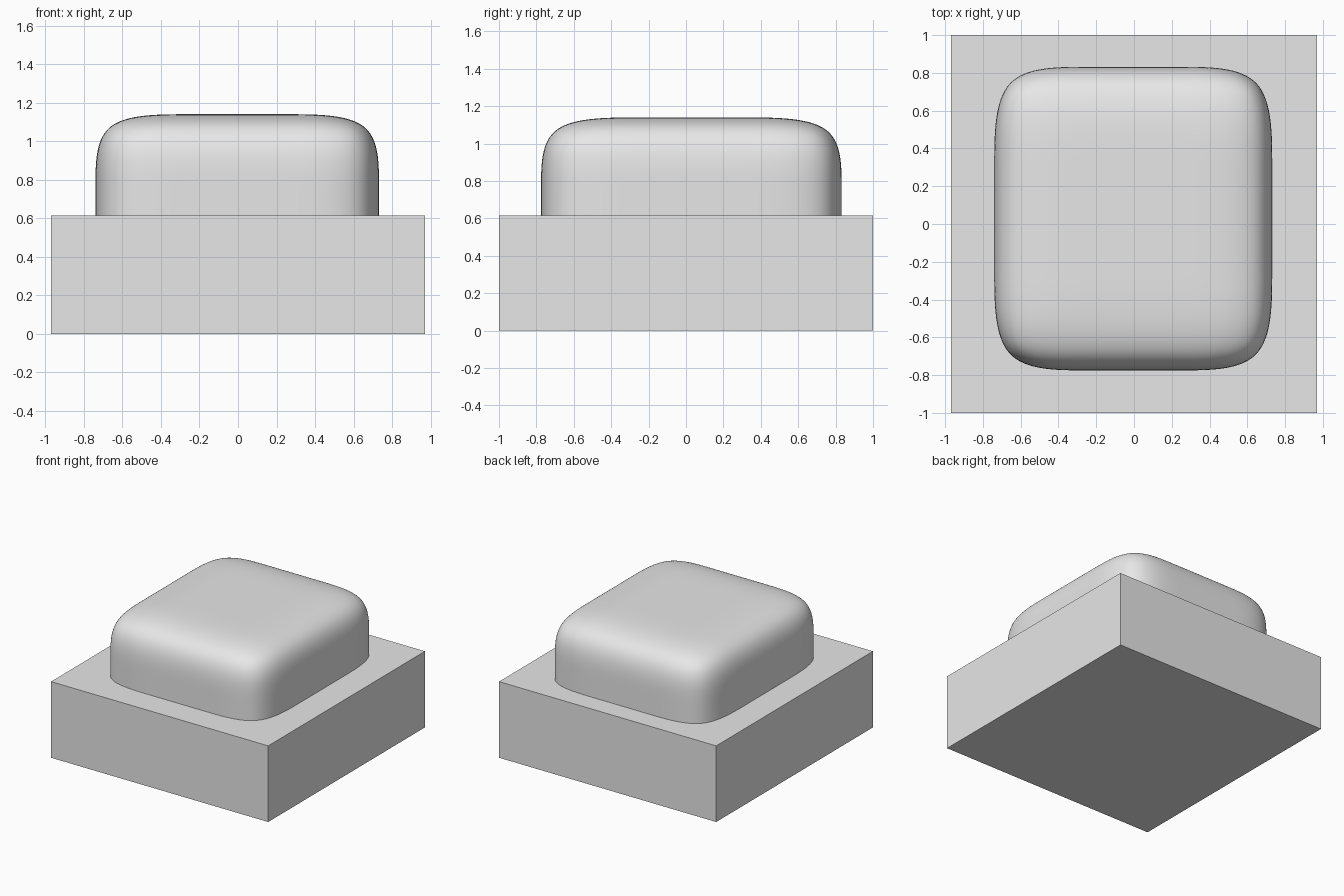
import bpy
import bmesh
from mathutils import Vector

default = bpy.data.objects.get("Cube")
if default:
    bpy.data.objects.remove(default, do_unlink=True)

# Single plain grey
grey = bpy.data.materials.new("plain_grey")
grey.use_nodes = True
colour = (0.8, 0.8, 0.8, 1.0)
grey.diffuse_color = colour
grey.node_tree.nodes["Principled BSDF"].inputs["Base Color"].default_value = colour


def box(name, low, high, cuts=0):
    """Box between two corners, with optional evenly spaced cuts."""
    low, high = Vector(low), Vector(high)
    bm = bmesh.new()
    bmesh.ops.create_cube(bm, size=1)
    if cuts:
        bmesh.ops.subdivide_edges(bm, edges=bm.edges[:], cuts=cuts, use_grid_fill=True)
    bmesh.ops.scale(bm, vec=high - low, verts=bm.verts)
    bmesh.ops.translate(bm, vec=(low + high) / 2, verts=bm.verts)
    mesh = bpy.data.meshes.new(name)
    bm.to_mesh(mesh)
    bm.free()
    mesh.materials.append(grey)
    obj = bpy.data.objects.new(name, mesh)
    bpy.context.collection.objects.link(obj)
    return obj


# Sharp-edged square base
box("base", (-0.97, -1, 0), (0.97, 1, 0.615))

# Soft rounded block sunk into the base, slightly off centre
cushion = box("cushion", (-0.74, -0.775, 0.02), (0.732, 0.832, 1.14), cuts=2)
cushion.data.shade_smooth()
rounding = cushion.modifiers.new("rounding", "SUBSURF")
rounding.levels = rounding.render_levels = 4
